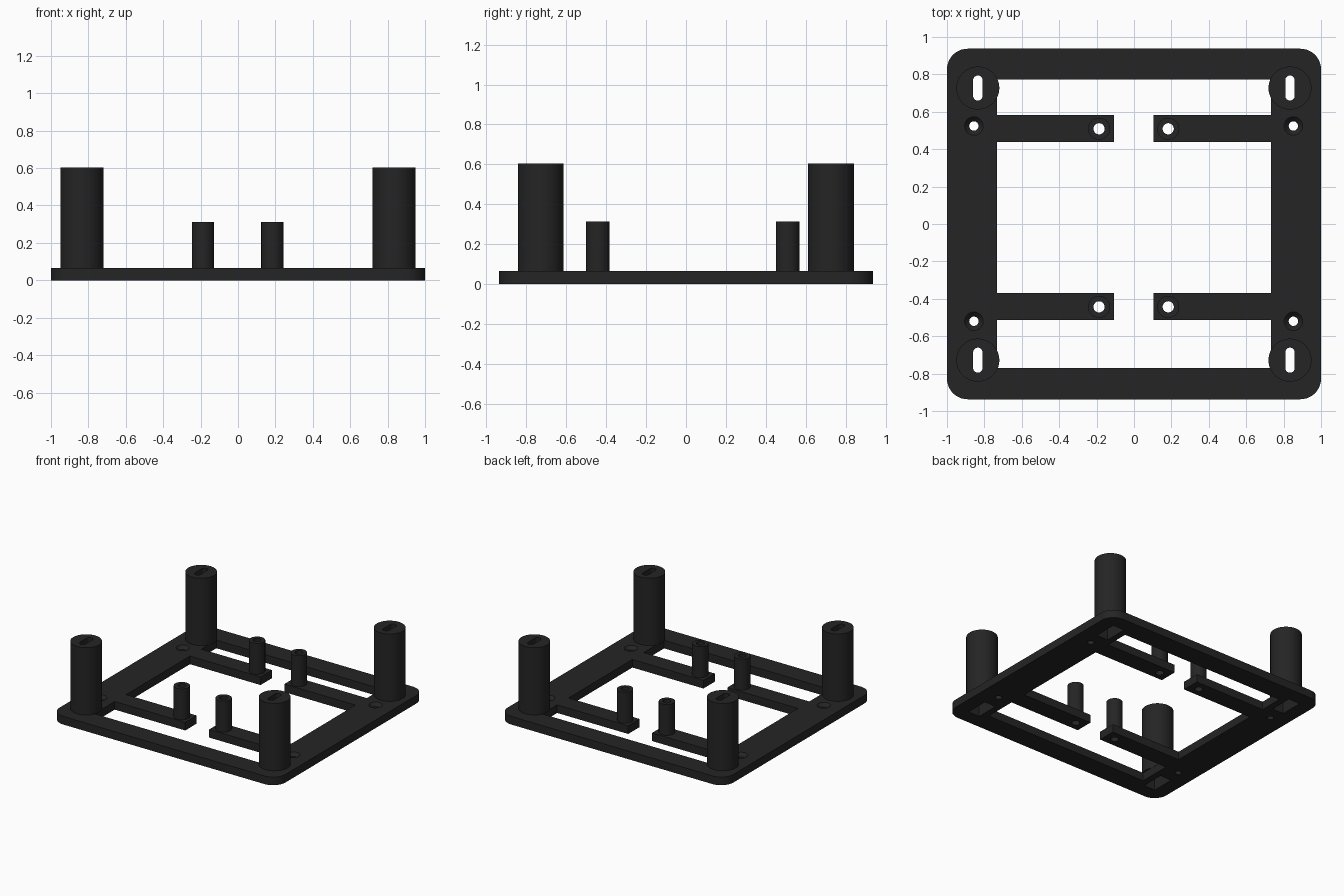
import bpy, bmesh, math
from mathutils import Vector

if "Cube" in bpy.data.objects:
    bpy.data.objects.remove(bpy.data.objects["Cube"])

black = bpy.data.materials.new("black plastic")
black.diffuse_color = (0.018, 0.018, 0.018, 1)
black.use_nodes = True
black.node_tree.nodes["Principled BSDF"].inputs["Base Color"].default_value = black.diffuse_color
T = 0.065  # plate thickness


def prism(name, pts, z0, z1):
    """Extrude a closed outline upward from z0 to z1."""
    bm = bmesh.new()
    face = bm.faces.new([bm.verts.new((x, y, z0)) for x, y in pts])
    out = bmesh.ops.extrude_face_region(bm, geom=[face])
    verts = [v for v in out["geom"] if isinstance(v, bmesh.types.BMVert)]
    bmesh.ops.translate(bm, vec=Vector((0, 0, z1 - z0)), verts=verts)
    bmesh.ops.recalc_face_normals(bm, faces=bm.faces)
    me = bpy.data.meshes.new(name)
    bm.to_mesh(me)
    bm.free()
    me.materials.append(black)
    ob = bpy.data.objects.new(name, me)
    bpy.context.collection.objects.link(ob)
    return ob


def rounded(x0, x1, y0, y1, r, n=10):
    """Outline of a rectangle with rounded corners."""
    pts = []
    corners = [(x1 - r, y1 - r), (x0 + r, y1 - r), (x0 + r, y0 + r), (x1 - r, y0 + r)]
    for q, (cx, cy) in enumerate(corners):
        for i in range(n + 1):
            a = math.pi / 2 * (q + i / n)
            pts.append((cx + r * math.cos(a), cy + r * math.sin(a)))
    return pts


def rect(x0, x1, y0, y1):
    return [(x0, y0), (x1, y0), (x1, y1), (x0, y1)]


def circle(cx, cy, r, n=48):
    return [(cx + r * math.cos(2 * math.pi * i / n), cy + r * math.sin(2 * math.pi * i / n))
            for i in range(n)]


def cone(name, cx, cy, r0, r1, z0, z1):
    bm = bmesh.new()
    bmesh.ops.create_cone(bm, cap_ends=True, segments=32, radius1=r0, radius2=r1, depth=z1 - z0)
    bmesh.ops.translate(bm, vec=Vector((cx, cy, (z0 + z1) / 2)), verts=bm.verts)
    me = bpy.data.meshes.new(name)
    bm.to_mesh(me)
    bm.free()
    me.materials.append(black)
    ob = bpy.data.objects.new(name, me)
    bpy.context.collection.objects.link(ob)
    return ob


def boolean(target, tool, op="DIFFERENCE"):
    bpy.context.view_layer.objects.active = target
    m = target.modifiers.new("bool", "BOOLEAN")
    m.operation, m.solver, m.object = op, "EXACT", tool
    bpy.ops.object.modifier_apply(modifier=m.name)


def remove(ob):
    bpy.data.objects.remove(ob, do_unlink=True)


# Frame plate with its large opening
frame = prism("frame", rounded(-1, 1, -0.937, 0.937, 0.11), 0, T)
opening = prism("opening_cutter", rect(-0.733, 0.733, -0.77, 0.773), -0.1, 0.2)
boolean(frame, opening)
remove(opening)

# Four arms reaching inward, joined to the frame
for y0, y1 in ((0.439, 0.583), (-0.513, -0.369)):
    for x0, x1 in ((-0.8, -0.108), (0.104, 0.8)):
        arm = prism("arm", rect(x0, x1, y0, y1), 0, T)
        boolean(frame, arm, "UNION")
        remove(arm)

parts = [frame]

# Short hollow posts at the arm ends
for x in (-0.187, 0.183):
    for y in (0.509, -0.443):
        post = prism("short_post", circle(x, y, 0.059, 40), T, 0.313)
        bore = prism("bore_cutter", circle(x, y, 0.03, 32), -0.1, 0.5)
        boolean(post, bore)
        boolean(frame, bore)
        remove(bore)
        parts.append(post)

# Tall corner posts: slot through the top, wider pocket open below
for x in (-0.835, 0.834):
    for y in (0.727, -0.728):
        post = prism("tall_post", circle(x, y, 0.115, 64), T, 0.604)
        slot = prism("slot_cutter", rounded(x - 0.025, x + 0.025, y - 0.067, y + 0.067, 0.0249),
                     -0.1, 0.8)
        pocket = prism("pocket_cutter", rect(x - 0.05, x + 0.05, y - 0.092, y + 0.092), -0.1, 0.54)
        for tool in (pocket, slot):
            boolean(post, tool)
            boolean(frame, tool)
            remove(tool)
        parts.append(post)

# Countersunk screw holes in the side rails
for x in (-0.856, 0.852):
    for y in (0.524, -0.52):
        hole = prism("hole_cutter", circle(x, y, 0.025, 32), -0.1, 0.2)
        sink = cone("sink_cutter", x, y, 0.02, 0.05, T - 0.03, T + 0.0005)
        for tool in (hole, sink):
            boolean(frame, tool)
            remove(tool)

# Smooth round walls, keep edges crisp
bpy.ops.object.select_all(action="DESELECT")
for ob in parts:
    ob.select_set(True)
bpy.context.view_layer.objects.active = frame
bpy.ops.object.shade_smooth_by_angle(angle=math.radians(30))
